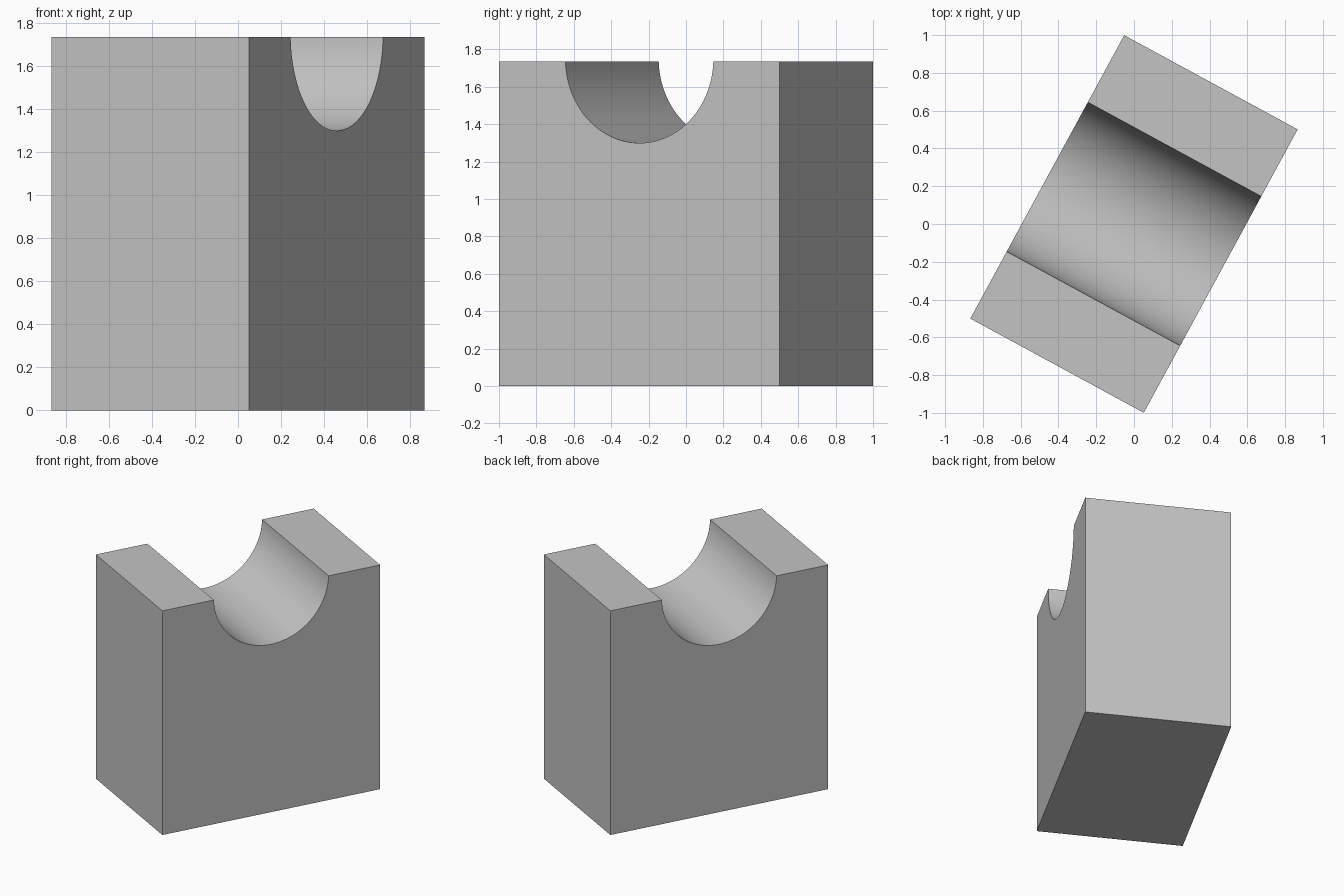
import bpy
import math
from mathutils import Matrix

cube = bpy.data.objects.get("Cube")
if cube:
    bpy.data.objects.remove(cube, do_unlink=True)

WIDTH, LENGTH, HEIGHT = 1.045, 1.707, 1.735
RADIUS, RISE = 0.45, 0.014   # groove radius, axis height above the top face
TURN = math.radians(-28.5)
STEPS = 64

# Plain grey material
grey = bpy.data.materials.new("plain grey")
grey.use_nodes = True
color = (0.55, 0.55, 0.55, 1)
grey.diffuse_color = color
grey.node_tree.nodes["Principled BSDF"].inputs["Base Color"].default_value = color

# Block profile: a rectangle with a round groove in its top edge
half = LENGTH / 2
start = math.asin(RISE / RADIUS)
profile = [(-half, HEIGHT), (-half, 0), (half, 0), (half, HEIGHT)]
for i in range(STEPS + 1):
    a = -start - (math.pi - 2 * start) * i / STEPS
    profile.append((RADIUS * math.cos(a), HEIGHT + RISE + RADIUS * math.sin(a)))

# Extrude the profile across the width
n = len(profile)
verts = [(x, y, z) for x in (-WIDTH / 2, WIDTH / 2) for y, z in profile]
faces = [tuple(reversed(range(n))), tuple(range(n, 2 * n))]
faces += [(i, (i + 1) % n, n + (i + 1) % n, n + i) for i in range(n)]
# The top is two flat lands joined by the groove
mesh = bpy.data.meshes.new("grooved_block")
mesh.from_pydata(verts, [], faces)
mesh.transform(Matrix.Rotation(TURN, 4, "Z"))
mesh.materials.append(grey)
mesh.update()

block = bpy.data.objects.new("grooved_block", mesh)
bpy.context.collection.objects.link(block)

# Smooth groove, crisp block edges
bpy.ops.object.select_all(action="DESELECT")
block.select_set(True)
bpy.context.view_layer.objects.active = block
bpy.ops.object.shade_smooth_by_angle(angle=math.radians(30))
